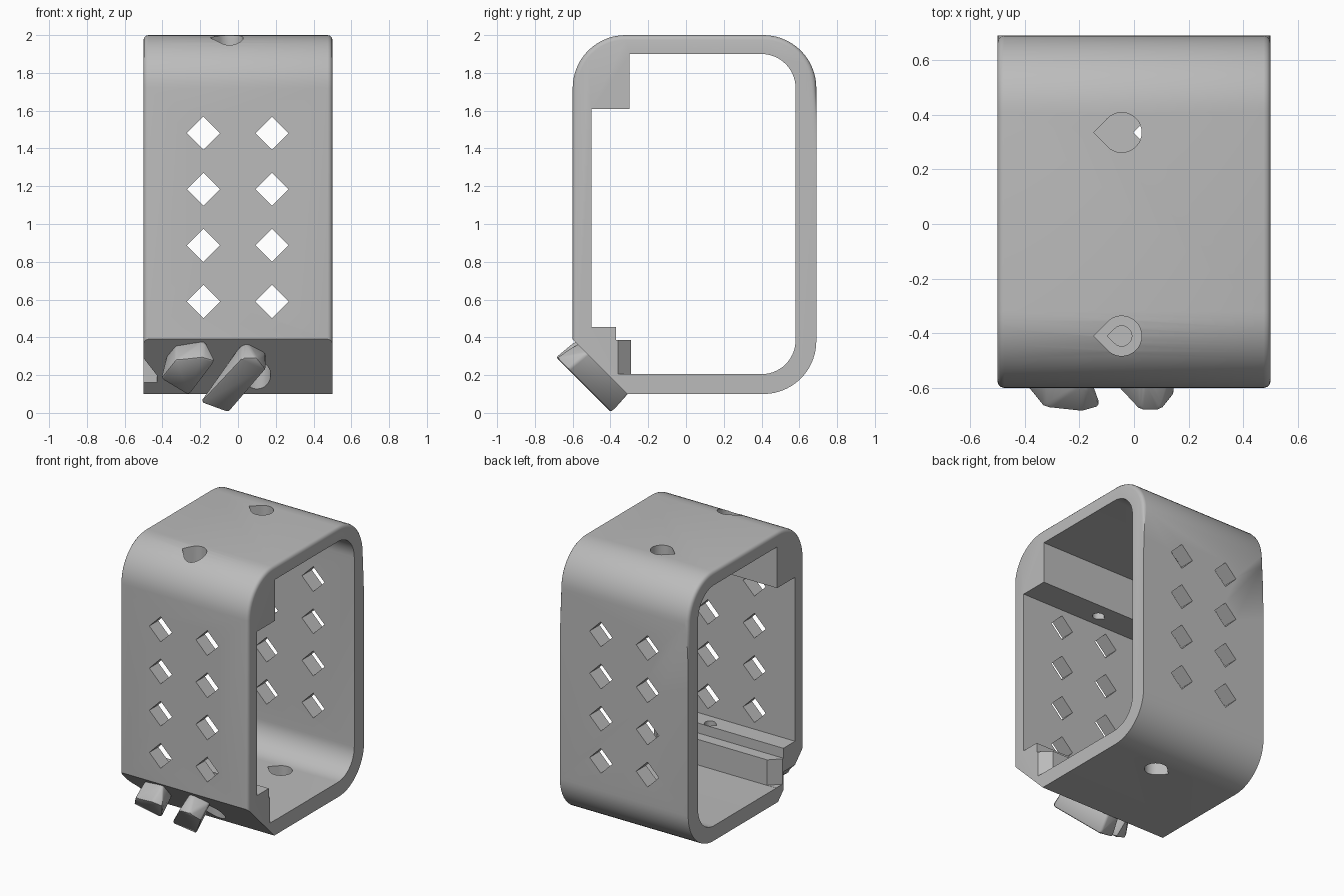
import bpy, bmesh, math
from mathutils import Vector

cube = bpy.data.objects.get("Cube")
if cube:
    bpy.data.objects.remove(cube, do_unlink=True)

grey = bpy.data.materials.new("plain_grey")
grey.use_nodes = True
colour = (0.5, 0.5, 0.5, 1)
grey.diffuse_color = colour
grey.node_tree.nodes["Principled BSDF"].inputs["Base Color"].default_value = colour


def make_object(name, bm):
    bmesh.ops.recalc_face_normals(bm, faces=bm.faces)
    mesh = bpy.data.meshes.new(name)
    bm.to_mesh(mesh)
    bm.free()
    mesh.materials.append(grey)
    obj = bpy.data.objects.new(name, mesh)
    bpy.context.collection.objects.link(obj)
    return obj


def prism(bm, points, step):
    """Closed solid made by sweeping a planar outline along a step."""
    face = bm.faces.new([bm.verts.new(p) for p in points])
    swept = bmesh.ops.extrude_face_region(bm, geom=[face], use_keep_orig=True)
    verts = [g for g in swept["geom"] if isinstance(g, bmesh.types.BMVert)]
    bmesh.ops.translate(bm, verts=verts, vec=step)


def arc(cy, cz, radius, start, end, steps=14):
    angles = [math.radians(start + (end - start) * i / steps) for i in range(steps + 1)]
    return [(cy + radius * math.cos(a), cz + radius * math.sin(a)) for a in angles]


def cut(target, name, points, step):
    bm = bmesh.new()
    prism(bm, points, step)
    cutter = make_object(name, bm)
    cutter.hide_render = True
    mod = target.modifiers.new(name, "BOOLEAN")
    mod.operation, mod.solver, mod.object = "DIFFERENCE", "EXACT", cutter
    bpy.context.view_layer.objects.active = target
    bpy.ops.object.modifier_apply(modifier=name)
    bpy.data.objects.remove(cutter, do_unlink=True)


def teardrop_hole(target, x, y, radius, bottom, top):
    outline = [(x - radius * 1.414, y)] + arc(x, y, radius, -135, 135, 28)
    cut(target, "teardrop", [(px, py, bottom) for px, py in outline], (0, 0, top - bottom))


# Rounded frame: outer outline with a chamfered lower front corner
outer = ([(-0.31, 0.10)] + arc(0.41, 0.38, 0.28, -90, 0) + arc(0.41, 1.72, 0.28, 0, 90)
         + arc(-0.32, 1.72, 0.28, 90, 180) + [(-0.60, 0.39)])
# Opening: leaves a block at the upper front and a stepped rail at the lower front
inner = ([(-0.29, 0.205)] + arc(0.40, 0.385, 0.18, -90, 0) + arc(0.40, 1.72, 0.18, 0, 90)
         + [(-0.30, 1.90), (-0.30, 1.61), (-0.50, 1.61), (-0.50, 0.455),
            (-0.37, 0.455), (-0.37, 0.385), (-0.29, 0.385)])

bm = bmesh.new()
prism(bm, [(-0.5, y, z) for y, z in outer], (1, 0, 0))
rim = [e for e in bm.edges
       if abs(e.verts[0].co.x - e.verts[1].co.x) < 0.01
       and min(v.co.z for v in e.verts) > 0.38
       and max(v.co.z for v in e.verts) > 0.4]
bmesh.ops.bevel(bm, geom=rim, offset=0.025, segments=3, affect="EDGES", profile=0.5)
frame = make_object("frame", bm)
cut(frame, "opening", [(-0.6, y, z) for y, z in inner], (1.2, 0, 0))

# Slanted ends of the rail step
for side in (-1, 1):
    corner = [(side * 0.43, -0.29), (side * 0.51, -0.37), (side * 0.52, -0.28), (side * 0.42, -0.28)]
    cut(frame, "rail_end", [(x, y, 0.206) for x, y in corner], (0, 0, 0.2))

# Notch at one end of the chamfer
notch = [(-0.6, 0), (-0.43, 0), (-0.43, 0.2), (-0.5, 0.29), (-0.6, 0.4)]
cut(frame, "notch", [(x, -0.7, z) for x, z in notch], (0, 0.33, 0))

# Diamond windows through the front and back walls
for x in (-0.183, 0.18):
    for row in range(4):
        z, r = 0.59 + row * 0.297, 0.088
        diamond = [(x - r, z), (x, z - r), (x + r, z), (x, z + r)]
        cut(frame, "diamond", [(px, -0.8, pz) for px, pz in diamond], (0, 1.6, 0))

# Teardrop holes, counterbored through the upper block and lower rail
teardrop_hole(frame, -0.045, 0.335, 0.073, 1.8, 2.1)
teardrop_hole(frame, 0.1, 0.335, 0.073, 0, 0.3)
teardrop_hole(frame, -0.045, -0.41, 0.073, 1.78, 2.1)
teardrop_hole(frame, -0.045, -0.41, 0.037, 1.5, 1.9)
teardrop_hole(frame, 0.1, -0.41, 0.073, 0, 0.28)
teardrop_hole(frame, 0.1, -0.41, 0.037, 0.2, 0.6)


# Slanted hooks standing off the chamfer, each a hull of a root and a head
def hook(name, root, head):
    bm = bmesh.new()
    for outline, depth in ((root, -0.01), (head, 0.13)):
        for x, z in outline:
            bm.verts.new(Vector((x, -0.21 - z - 1.414 * depth, z)))
    hull = bmesh.ops.convex_hull(bm, input=bm.verts)
    loose = [v for v in hull["geom_interior"] if isinstance(v, bmesh.types.BMVert)]
    bmesh.ops.delete(bm, geom=loose, context="VERTS")
    bmesh.ops.dissolve_limit(bm, angle_limit=0.05, verts=bm.verts, edges=bm.edges)
    bmesh.ops.bevel(bm, geom=bm.edges[:], offset=0.012, segments=2, affect="EDGES", profile=0.5)
    return make_object(name, bm)


hooks = [
    hook("right_hook",
         [(-0.33, 0.36), (-0.175, 0.385), (-0.2, 0.25), (-0.28, 0.2), (-0.38, 0.3)],
         [(-0.41, 0.18), (-0.33, 0.28), (-0.19, 0.295), (-0.12, 0.275), (-0.26, 0.09)]),
    hook("left_hook",
         [(0.016, 0.36), (0.05, 0.37), (0.148, 0.32), (-0.04, 0.105), (-0.14, 0.12)],
         [(-0.2, 0.055), (-0.05, 0.0), (0.148, 0.23), (0.1, 0.29), (0.02, 0.29)]),
]

# Smooth the curved corners while keeping the edges sharp
bpy.ops.object.select_all(action="DESELECT")
for obj in [frame] + hooks:
    obj.select_set(True)
bpy.context.view_layer.objects.active = frame
bpy.ops.object.shade_smooth_by_angle(angle=math.radians(35))
